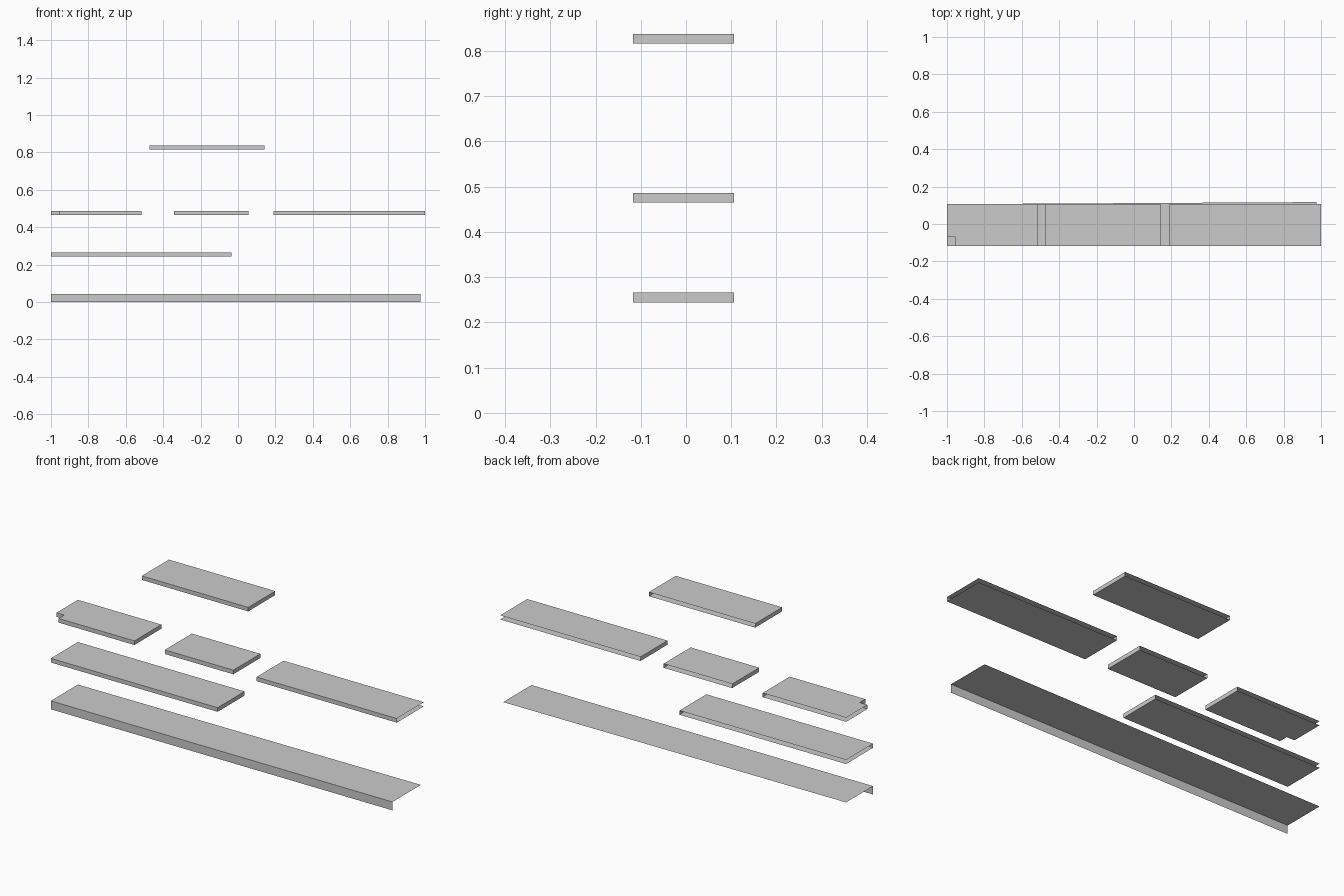
import bpy, bmesh

if "Cube" in bpy.data.objects:
    bpy.data.objects.remove(bpy.data.objects["Cube"])

FRONT, BACK = -0.117, 0.106


def shell(name, outline, z0, z1, walls, bottom=True):
    """Thin open-backed platform: top, optional underside and chosen outline walls."""
    bm = bmesh.new()
    low = [bm.verts.new((x, y, z0)) for x, y in outline]
    high = [bm.verts.new((x, y, z1)) for x, y in outline]
    bm.faces.new(high)
    if bottom:
        bm.faces.new(low[::-1])
    for i in walls:
        bm.faces.new((low[i], low[i + 1], high[i + 1], high[i]))
    bmesh.ops.delete(bm, geom=[v for v in bm.verts if not v.link_faces], context='VERTS')
    mesh = bpy.data.meshes.new(name)
    bm.to_mesh(mesh)
    bm.free()
    obj = bpy.data.objects.new(name, mesh)
    bpy.context.collection.objects.link(obj)


def strip(x0, x1, back_right=BACK):
    # order: back left, front left, front right, back right
    return [(x0, BACK), (x0, FRONT), (x1, FRONT), (x1, back_right)]


LEFT, FACE, RIGHT = 0, 1, 2

# ground: top sheet with a front lip, back edge slightly skewed
shell("ground", strip(-1, 0.975, 0.117), 0, 0.044, [FACE], bottom=False)

# ledges that run off the sides are open at that end
shell("low_left_ledge", strip(-1, -0.036), 0.2445, 0.266, [FACE, RIGHT])
shell("middle_right_ledge", strip(0.189, 1), 0.465, 0.4865, [LEFT, FACE])

# floating platforms
shell("middle_platform", strip(-0.341, 0.055), 0.465, 0.4865, [LEFT, FACE, RIGHT])
shell("top_platform", strip(-0.474, 0.141), 0.8165, 0.8375, [LEFT, FACE, RIGHT])

# left ledge with a notched front corner
notched = [(-1, BACK), (-1, -0.07), (-0.955, -0.07), (-0.955, FRONT),
           (-0.517, FRONT), (-0.517, BACK)]
shell("middle_left_ledge", notched, 0.465, 0.4865, range(1, 5))
